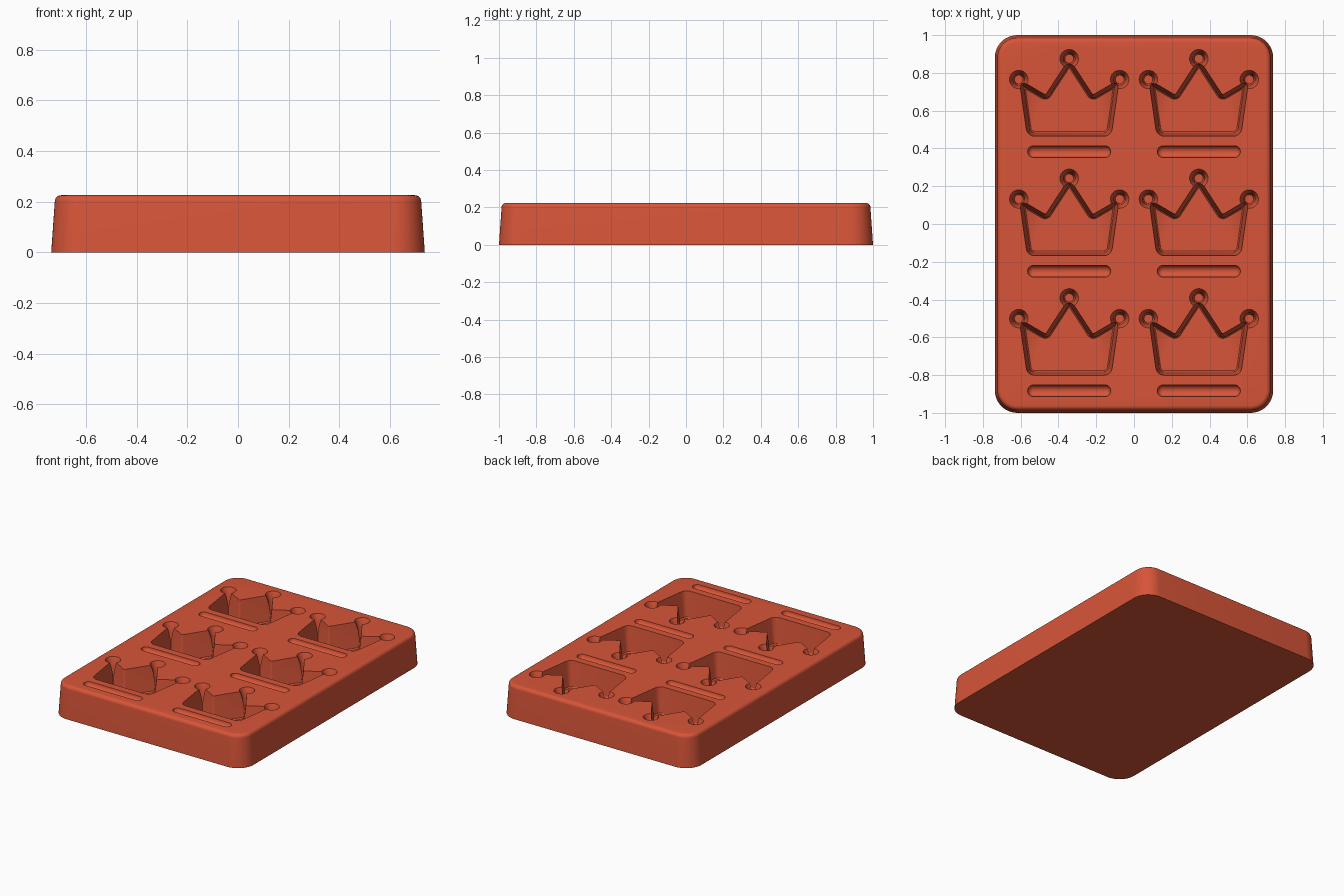
import bpy, bmesh, math
from mathutils import Vector

if "Cube" in bpy.data.objects:
    bpy.data.objects.remove(bpy.data.objects["Cube"])

TOP = 0.225
FLOOR = 0.045

red = bpy.data.materials.new("brick red")
red.use_nodes = True
red.diffuse_color = (0.68, 0.09, 0.04, 1)
red.node_tree.nodes["Principled BSDF"].inputs["Base Color"].default_value = (0.68, 0.09, 0.04, 1)


def outline(corners, inset, steps):
    """Inset a counter-clockwise polygon of (x, y, radius) corners and round it."""
    pts = [Vector(c[:2]) for c in corners]
    n = len(pts)
    moved, ring = [], []
    for i, p in enumerate(pts):
        a = (p - pts[i - 1]).normalized()
        b = (pts[(i + 1) % n] - p).normalized()
        na, nb = Vector((-a.y, a.x)), Vector((-b.y, b.x))
        moved.append(p + (na + nb) * inset / (1 + na.dot(nb)))
    for i, p in enumerate(moved):
        a = (p - moved[i - 1]).normalized()
        b = (moved[(i + 1) % n] - p).normalized()
        turn = a.angle_signed(b) * -1            # positive on convex corners
        r = corners[i][2] - math.copysign(inset, turn)
        r = max(r, 0.002)
        na = Vector((-a.y, a.x)) * math.copysign(1, turn)
        centre = p - a * r * math.tan(abs(turn) / 2) + na * r
        start = math.atan2(-na.y, -na.x)
        for k in range(steps + 1):
            t = start + turn * k / steps
            ring.append(centre + r * Vector((math.cos(t), math.sin(t))))
    return ring


def loft(name, corners, profile, steps=8, at=(0, 0)):
    """Stack rounded outlines, given as (height, inset) from the bottom up."""
    bm = bmesh.new()
    rings = [[bm.verts.new((p.x + at[0], p.y + at[1], z)) for p in outline(corners, d, steps)]
             for z, d in profile]
    for low, high in zip(rings, rings[1:]):
        for i in range(len(low)):
            bm.faces.new((low[i - 1], low[i], high[i], high[i - 1]))
    bm.faces.new(rings[0][::-1])
    bm.faces.new(rings[-1])
    mesh = bpy.data.meshes.new(name)
    bm.to_mesh(mesh)
    bm.free()
    mesh.materials.append(red)
    obj = bpy.data.objects.new(name, mesh)
    bpy.context.collection.objects.link(obj)
    return obj


def box(w, h, r):
    return [(-w, -h, r), (w, -h, r), (w, h, r), (-w, h, r)]


# Tapered slab with a rounded top rim
rim = 0.025
slab_profile = [(0, 0)] + [
    (TOP - rim + rim * math.sin(t), 0.014 + rim * (1 - math.cos(t)))
    for t in [math.radians(a) for a in range(0, 91, 15)]]
slab = loft("mould_slab", box(0.737, 1.0, 0.12), slab_profile, steps=12)

# Cavity shapes, centred on each cell
crown = [(-0.222, -0.155, 0.045), (0.222, -0.155, 0.045), (0.265, 0.145, 0.002),
         (0.125, 0.063, 0.01), (0, 0.255, 0.002), (-0.125, 0.063, 0.01), (-0.265, 0.145, 0.002)]
crown_profile = [(FLOOR, 0.026), (FLOOR + 0.008, 0.019), (TOP, 0), (TOP + 0.01, -0.001)]
knob_profile = [(FLOOR + 0.001, 0.026), (TOP - 0.06, 0.018), (TOP - 0.02, 0.008),
                (TOP, 0), (TOP + 0.012, -0.001)]
groove = 0.031
groove_profile = [(TOP - groove * math.cos(t), groove * (1 - math.sin(t)))
                  for t in [math.radians(a) for a in range(10, 91, 16)]] + [(TOP + 0.014, 0)]

cutters = []
for col in (-0.343, 0.343):
    for row in (0.62, -0.013, -0.646):
        cutters.append(loft("crown_cutter", crown, crown_profile, 6, (col, row)))
        for x, y in ((-0.267, 0.145), (0, 0.255), (0.267, 0.145)):
            cutters.append(loft("knob_cutter", box(0.049, 0.049, 0.0488), knob_profile, 6,
                                (col + x, row + y)))
        cutters.append(loft("groove_cutter", box(0.22, groove, groove - 0.0002), groove_profile, 8,
                            (col, row - 0.237)))

# Carve the cavities, then discard the cutters
for cutter in cutters:
    cutter.hide_render = True
    mod = slab.modifiers.new("carve", "BOOLEAN")
    mod.operation = "DIFFERENCE"
    mod.solver = "EXACT"
    mod.object = cutter
bpy.context.view_layer.update()
carved = bpy.data.meshes.new_from_object(slab.evaluated_get(bpy.context.evaluated_depsgraph_get()))
slab.modifiers.clear()
slab.data = carved
for cutter in cutters:
    bpy.data.objects.remove(cutter)

bpy.ops.object.select_all(action="DESELECT")
slab.select_set(True)
bpy.context.view_layer.objects.active = slab
bpy.ops.object.shade_smooth_by_angle(angle=math.radians(30))
